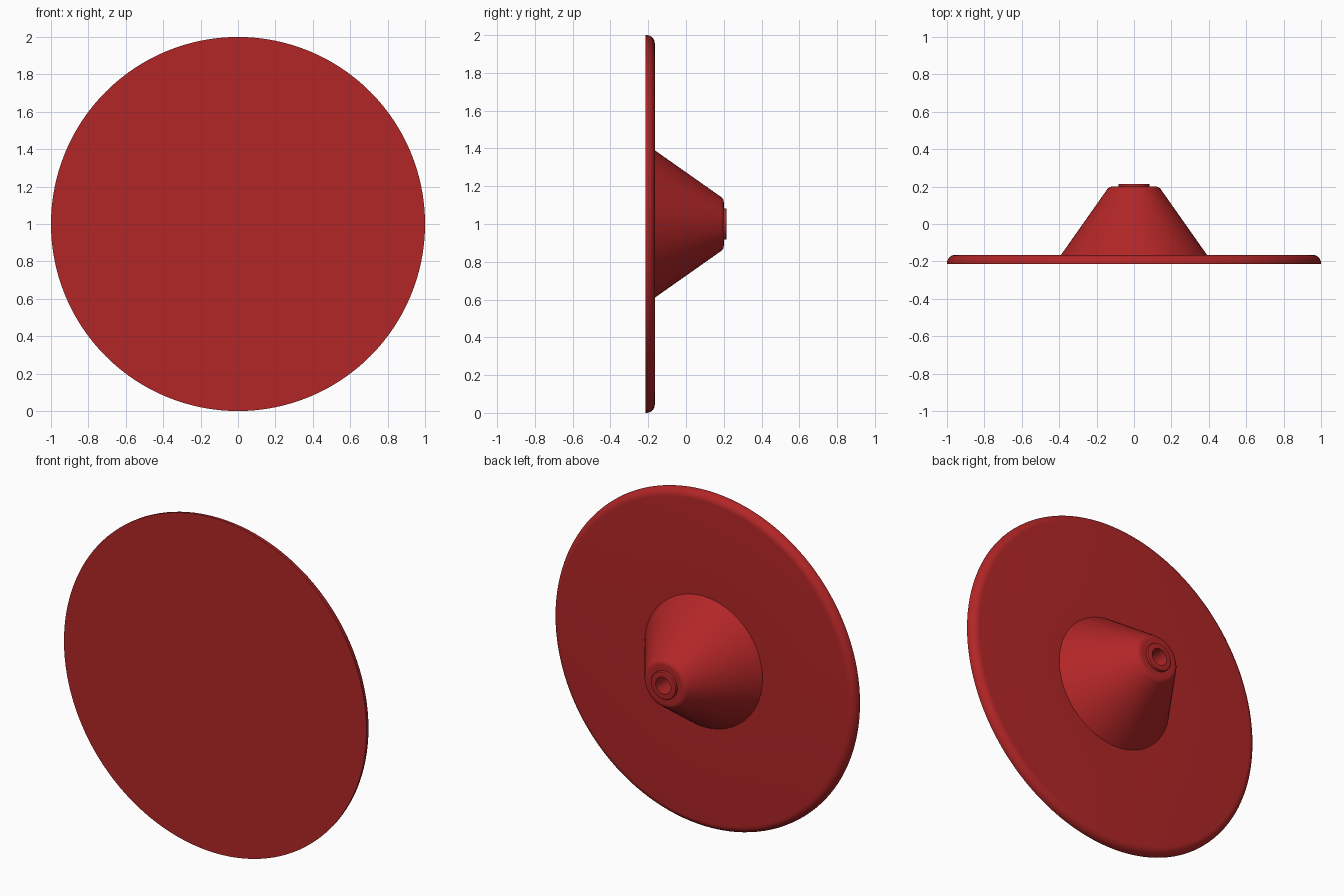
import bpy, bmesh, math

if "Cube" in bpy.data.objects:
    bpy.data.objects.remove(bpy.data.objects["Cube"])

SEGMENTS = 128
CENTRE_Z = 1.0

red = bpy.data.materials.new("red")
red.diffuse_color = (0.445, 0.019, 0.020, 1.0)
red.use_nodes = True
red.node_tree.nodes["Principled BSDF"].inputs["Base Color"].default_value = red.diffuse_color


def arc(cr, cy, radius, start, end, steps):
    """Profile points on a fillet, angles in degrees from the radial axis."""
    points = []
    for i in range(steps + 1):
        a = math.radians(start + (end - start) * i / steps)
        points.append((cr + radius * math.cos(a), cy + radius * math.sin(a)))
    return points


def lathe(name, profile):
    """Spin (radius, y) points around the y axis through the disc centre."""
    bm = bmesh.new()
    rings = []
    for r, y in profile:
        if r == 0:
            rings.append([bm.verts.new((0, y, CENTRE_Z))])
            continue
        ring = []
        for i in range(SEGMENTS):
            a = 2 * math.pi * i / SEGMENTS
            ring.append(bm.verts.new((r * math.cos(a), y, CENTRE_Z + r * math.sin(a))))
        rings.append(ring)
    for p, q in zip(rings, rings[1:]):
        for i in range(SEGMENTS):
            j = (i + 1) % SEGMENTS
            if len(p) == 1:
                bm.faces.new((p[0], q[i], q[j]))
            elif len(q) == 1:
                bm.faces.new((p[j], p[i], q[0]))
            else:
                bm.faces.new((p[j], p[i], q[i], q[j]))
    mesh = bpy.data.meshes.new(name)
    bm.to_mesh(mesh)
    bm.free()
    mesh.materials.append(red)
    obj = bpy.data.objects.new(name, mesh)
    bpy.context.collection.objects.link(obj)
    bpy.ops.object.select_all(action='DESELECT')
    obj.select_set(True)
    bpy.context.view_layer.objects.active = obj
    bpy.ops.object.shade_smooth_by_angle(angle=math.radians(30))
    return obj


# Disc: flat front, rounded back edge, open where the hub joins
lathe("disc", [(0, -0.215), (1.0, -0.215)]
      + arc(0.955, -0.21, 0.045, 0, 90, 8)
      + [(0.39, -0.165)])

# Hub: cone with rounded shoulder, raised collar and blind bore
lathe("hub", [(0.39, -0.165)]
      + arc(0.115, 0.165, 0.035, 35, 90, 6)
      + [(0.083, 0.20)]
      + arc(0.078, 0.21, 0.005, 0, 90, 3)
      + [(0.05, 0.215), (0.05, 0.10), (0, 0.10)])
